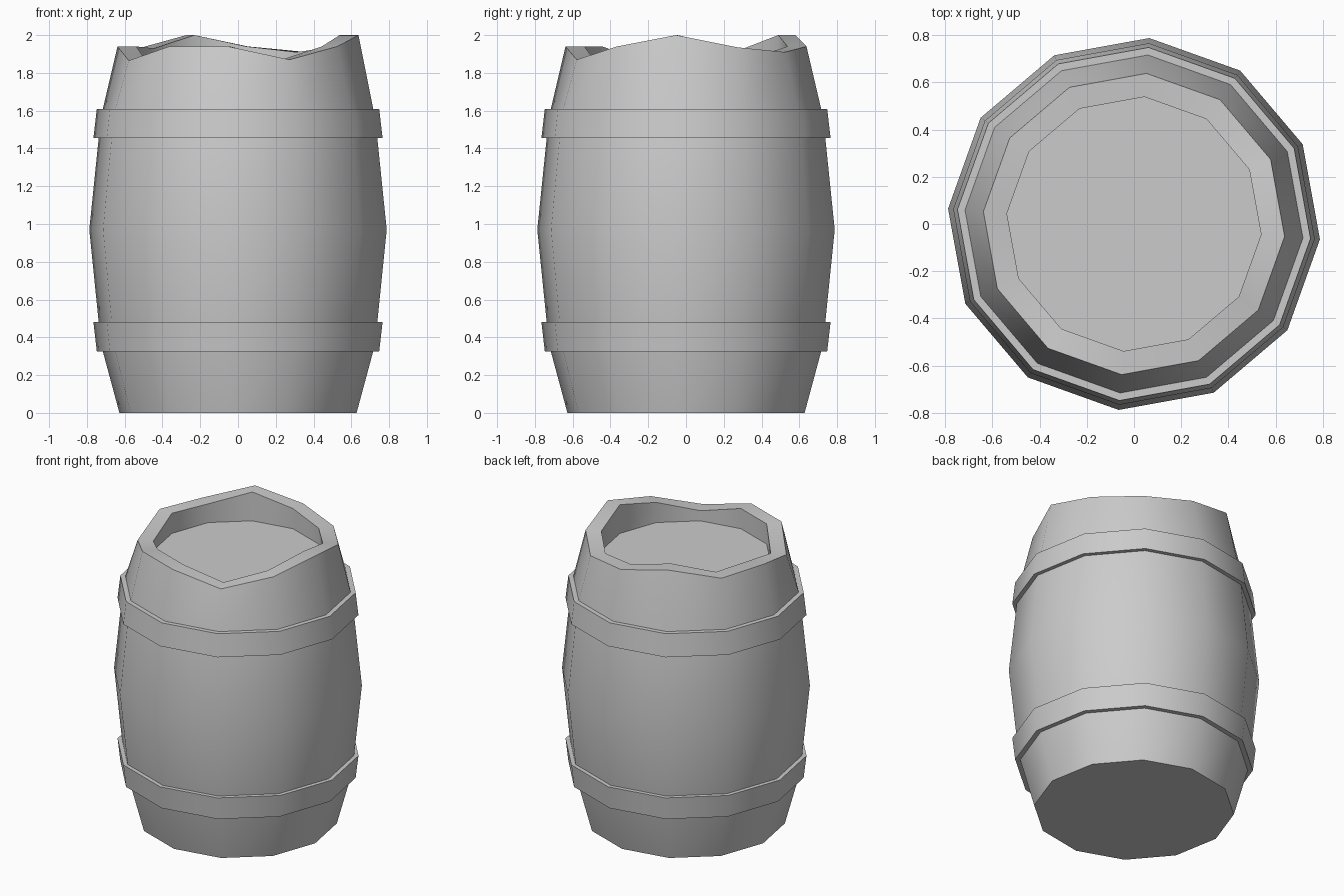
import bpy, bmesh, math

if "Cube" in bpy.data.objects:
    bpy.data.objects.remove(bpy.data.objects["Cube"])

SIDES = 12
START = math.radians(-4.7)
# Uneven stave heights around the rim, one per corner
RIM = [2.0, 1.935, 1.91, 1.94, 2.0, 1.93, 1.94, 1.865, 1.94, 1.94, 1.87, 1.94]


def lathe(name, profile, closed):
    """Spin (radius, z) points; z may be None to follow the uneven rim."""
    bm = bmesh.new()
    rings = []
    for r, z in profile:
        ring = []
        for k in range(SIDES):
            a = START + k * math.tau / SIDES
            ring.append(bm.verts.new((r * math.cos(a), r * math.sin(a),
                                      RIM[k] if z is None else z)))
        rings.append(ring)
    pairs = list(zip(rings, rings[1:]))
    if closed:
        pairs.append((rings[-1], rings[0]))
    else:
        bm.faces.new(rings[0][::-1])
        bm.faces.new(rings[-1])
    for lo, hi in pairs:
        for k in range(SIDES):
            n = (k + 1) % SIDES
            bm.faces.new((lo[k], lo[n], hi[n], hi[k]))
    bmesh.ops.recalc_face_normals(bm, faces=bm.faces)
    mesh = bpy.data.meshes.new(name)
    bm.to_mesh(mesh)
    bm.free()
    obj = bpy.data.objects.new(name, mesh)
    bpy.context.collection.objects.link(obj)
    bpy.ops.object.select_all(action='DESELECT')
    obj.select_set(True)
    bpy.context.view_layer.objects.active = obj
    bpy.ops.object.shade_smooth_by_angle(angle=math.radians(32))
    return obj


# Bulging barrel body with recessed lid
lathe("barrel_body", [(0.63, 0), (0.718, 0.325), (0.74, 0.48), (0.79, 0.97),
                      (0.74, 1.455), (0.718, 1.61), (0.64, None),
                      (0.54, None), (0.54, 1.80)], False)

# Two hoops, wider towards the belly
for name, z0, z1, r0, r1 in (("lower_hoop", 0.325, 0.48, 0.75, 0.768),
                             ("upper_hoop", 1.455, 1.61, 0.768, 0.75)):
    lathe(name, [(r0 - 0.04, z0), (r0, z0), (r1, z1), (r1 - 0.04, z1)], True)
